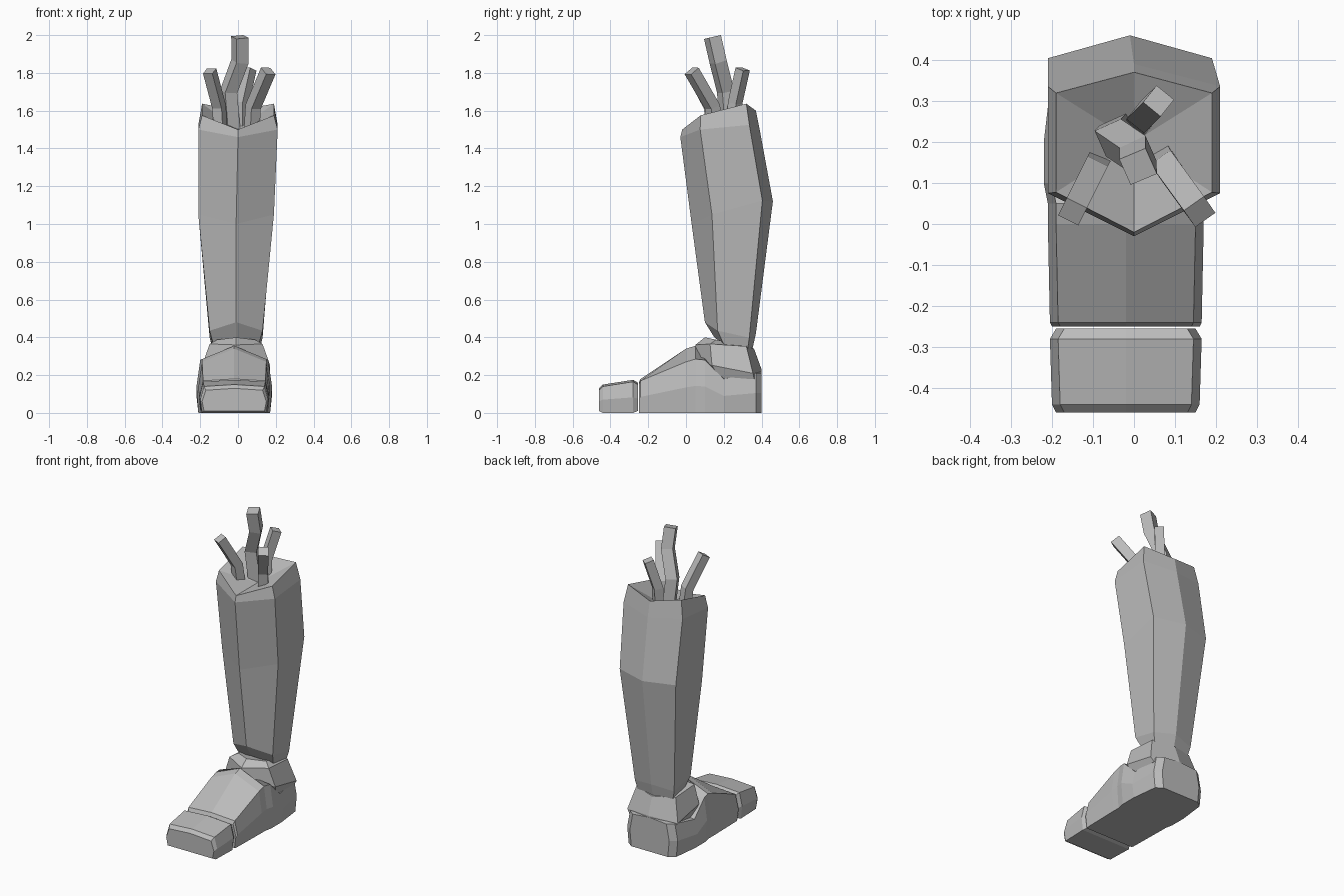
import bpy
import bmesh
from mathutils import Vector

default_cube = bpy.data.objects.get("Cube")
if default_cube:
    bpy.data.objects.remove(default_cube, do_unlink=True)

grey = (.5, .5, .5, 1)
metal = bpy.data.materials.new("plain grey")
metal.use_nodes = True
metal.diffuse_color = grey
metal.node_tree.nodes["Principled BSDF"].inputs["Base Color"].default_value = grey


def loft(name, rings, dip=None):
    """Skin a list of rings; the far end is a cap, or a fan down to a dip point."""
    bm = bmesh.new()
    loops = [[bm.verts.new(point) for point in ring] for ring in rings]
    for near, far in zip(loops, loops[1:]):
        for i in range(len(near)):
            bm.faces.new((near[i - 1], near[i], far[i], far[i - 1]))
    bm.faces.new(loops[0])
    last = loops[-1]
    if dip:
        centre = bm.verts.new(dip)
        for i in range(len(last)):
            bm.faces.new((last[i - 1], last[i], centre))
    else:
        bm.faces.new(last)
    bmesh.ops.recalc_face_normals(bm, faces=bm.faces)
    mesh = bpy.data.meshes.new(name)
    bm.to_mesh(mesh)
    bm.free()
    mesh.materials.append(metal)
    obj = bpy.data.objects.new(name, mesh)
    bpy.context.collection.objects.link(obj)


def hexagon(width, front, back, lift=0, shift=-.01):
    """Six-sided leg ring: front and back points (y, z), side corners between them."""
    front, back = Vector((shift, *front)), Vector((shift, *back))
    raised = Vector((0, 0, lift))
    front_corner = front.lerp(back, .25) + raised
    back_corner = front.lerp(back, .87) + raised
    side = Vector((width, 0, 0))
    return [front, front_corner + side, back_corner + side,
            back, back_corner - side, front_corner - side]


def section(y, top, width, drop=.01, base=0):
    """Upright foot section: ridge at the top, shoulders lower by drop, bulging sides."""
    bevel = .02
    shoulder = top - drop
    half = [(width - bevel / 2, base), (width, shoulder / 2), (width - bevel, shoulder)]
    left = [(x - bevel, y, z) for x, z in half]
    right = [(-x - bevel, y, z) for x, z in reversed(half)]
    return left + [(-bevel, y, top)] + right


def wire(name, size, *path):
    """Square bar bent along a path, with its sides square to the way it leans."""
    points = [Vector(point) for point in path]
    lean = points[-1] - points[0]
    across = Vector((-lean.y, lean.x, 0)).normalized() * size / 2
    rings = []
    for i, point in enumerate(points):
        before = points[max(i - 1, 0)]
        after = points[min(i + 1, len(points) - 1)]
        along = (after - before).normalized()
        side = across - along * across.dot(along)
        depth = along.cross(side)
        rings.append([point + side + depth, point - side + depth,
                      point - side - depth, point + side - depth])
    loft(name, rings)


# Shin with a calf bulge, a chamfered rim and a sunken top
loft("shin", [
    hexagon(.12, (.15, .4), (.35, .33), -.02),
    hexagon(.14, (.1, .48), (.37, .42), -.03),
    hexagon(.2, (.03, 1), (.46, 1.12), .02),
    hexagon(.21, (-.03, 1.46), (.39, 1.5), .03, 0),
    hexagon(.19, (-.02, 1.5), (.37, 1.6), .05, 0),
], dip=(0, .2, 1.5))

# Ankle collar between shin and foot
loft("ankle", [
    hexagon(.16, (.1, .2), (.4, .2), -.02),
    hexagon(.18, (.05, .3), (.4, .23), -.03),
    hexagon(.14, (.05, .36), (.36, .34), .01),
    hexagon(.1, (.1, .4), (.34, .35)),
])

# Foot body with a ridged instep and a heel
loft("foot", [
    section(-.25, .16, .18),
    section(-.24, .18, .185),
    section(0, .34, .19, .07),
    section(.05, .355, .19, .07),
    section(.1, .3, .2, .02),
    section(.2, .2, .2, .02),
    section(.37, .22, .18),
    section(.4, .22, .14),
])

# Toe cap with bevelled ends
loft("toe", [
    section(-.46, .13, .17, base=.01),
    section(-.44, .15, .18),
    section(-.28, .175, .185),
    section(-.255, .16, .17, base=.01),
])

# Loose wires out of the shin top
wire("tall_wire", .07, (-.03, .23, 1.45), (-.05, .21, 1.7), (.01, .17, 1.86), (.01, .14, 1.99))
wire("right_wire", .055, (-.09, .15, 1.45), (-.1, .13, 1.62), (-.15, .03, 1.81))
wire("left_wire", .06, (.07, .16, 1.45), (.08, .14, 1.62), (.16, .03, 1.81))
wire("back_wire", .055, (.02, .25, 1.45), (.02, .26, 1.64), (.06, .3, 1.82))
